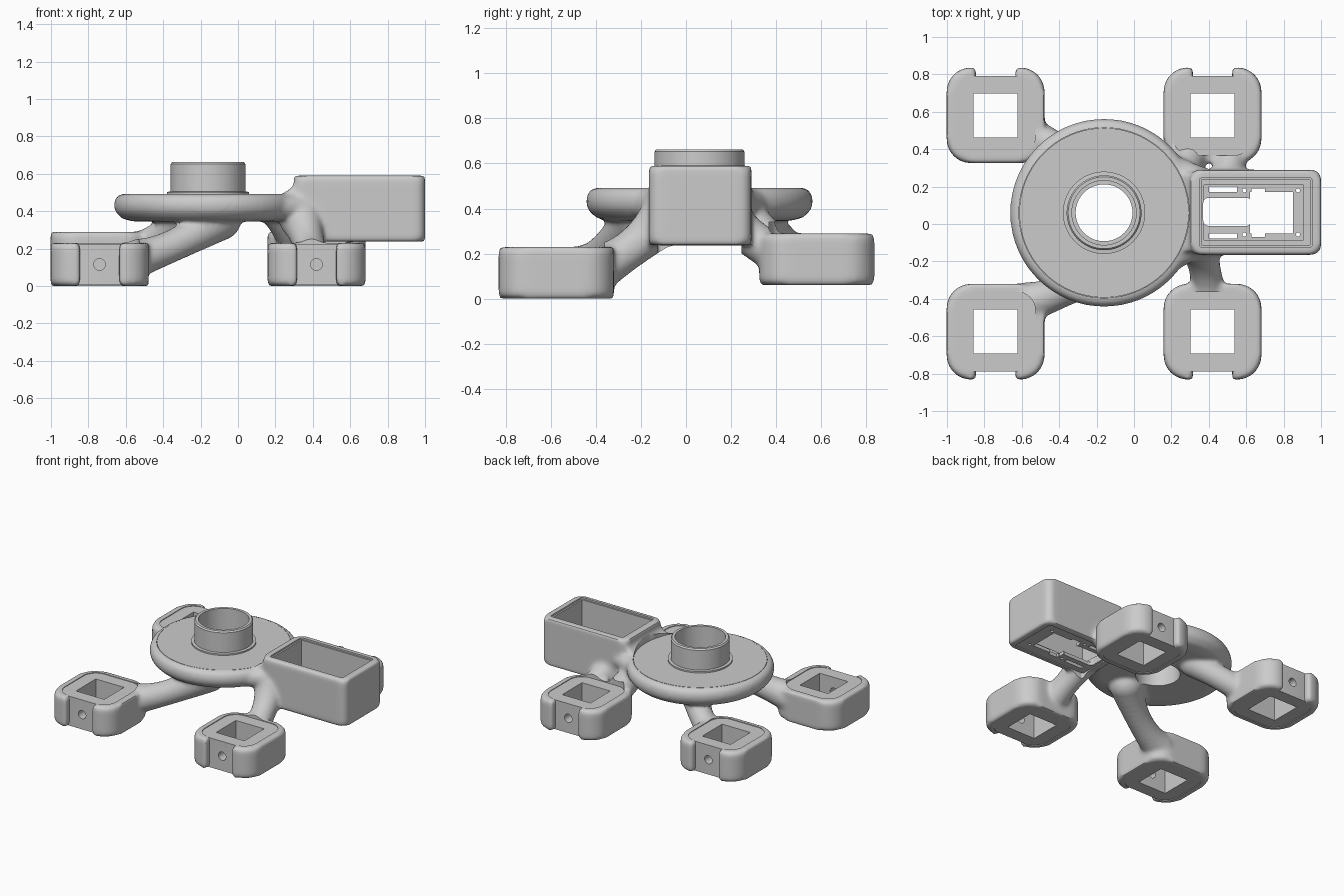
import bpy, bmesh
from math import pi, cos, sin, radians
from mathutils import Matrix, Vector

if "Cube" in bpy.data.objects:
    bpy.data.objects.remove(bpy.data.objects["Cube"])

T = Matrix.Translation


def rounded_rect(x0, x1, y0, y1, r, n=8):
    pts = []
    corners = [(x1 - r, y0 + r), (x1 - r, y1 - r), (x0 + r, y1 - r), (x0 + r, y0 + r)]
    for k, (cx, cy) in enumerate(corners):
        for i in range(n + 1):
            a = pi / 2 * (k - 1 + i / n)
            pts.append((cx + r * cos(a), cy + r * sin(a)))
    return pts


def rect(x0, x1, y0, y1):
    return [(x0, y0), (x1, y0), (x1, y1), (x0, y1)]


def circle(cx, cy, r, n=32):
    return [(cx + r * cos(2 * pi * i / n), cy + r * sin(2 * pi * i / n)) for i in range(n)]


def prism(bm, pts, z0, z1, bevel=0, m=Matrix()):
    """Extruded outline with optionally rounded top and bottom edges."""
    p = bmesh.new()
    lo = [p.verts.new((x, y, z0)) for x, y in pts]
    hi = [p.verts.new((x, y, z1)) for x, y in pts]
    caps = [p.faces.new(lo[::-1]), p.faces.new(hi)]
    for i in range(len(pts)):
        j = (i + 1) % len(pts)
        p.faces.new((lo[i], lo[j], hi[j], hi[i]))
    if bevel:
        edges = [e for f in caps for e in f.edges]
        bmesh.ops.bevel(p, geom=edges, offset=bevel, segments=4, profile=0.5,
                        affect='EDGES', clamp_overlap=True)
    bmesh.ops.recalc_face_normals(p, faces=p.faces)
    p.transform(m)
    me = bpy.data.meshes.new("tmp")
    p.to_mesh(me)
    p.free()
    bm.from_mesh(me)
    bpy.data.meshes.remove(me)


def lathe(bm, prof, centre, n=96):
    """Closed (r, z) profile turned about a vertical axis."""
    rings = [[bm.verts.new((centre[0] + r * cos(2 * pi * i / n),
                            centre[1] + r * sin(2 * pi * i / n), z)) for i in range(n)]
             if r > 0 else [bm.verts.new((*centre, z))] * n for r, z in prof]
    faces = []
    for k in range(len(prof)):
        a, b = rings[k], rings[(k + 1) % len(prof)]
        for i in range(n):
            j = (i + 1) % n
            vs = list(dict.fromkeys((a[i], a[j], b[j], b[i])))
            if len(vs) > 2:
                faces.append(bm.faces.new(vs))
    bmesh.ops.recalc_face_normals(bm, faces=faces)


def limb(bm, pts, radii, n=14):
    """Overlapping balls along a quadratic curve, fused later by the remesh."""
    pts = [Vector(p) for p in pts]
    for i in range(n):
        t = i / (n - 1)
        w = ((1 - t) ** 2, 2 * t * (1 - t), t * t)
        c = pts[0] * w[0] + pts[1] * w[1] + pts[2] * w[2]
        r = sum(a * b for a, b in zip(radii, w))
        bmesh.ops.create_icosphere(bm, subdivisions=3, radius=r, matrix=T(c))


def finish(name, bm):
    me = bpy.data.meshes.new(name)
    bm.to_mesh(me)
    bm.free()
    ob = bpy.data.objects.new(name, me)
    bpy.context.collection.objects.link(ob)
    return ob


def activate(ob):
    bpy.ops.object.select_all(action='DESELECT')
    ob.select_set(True)
    bpy.context.view_layer.objects.active = ob


def cut(ob, bm):
    cutter = finish("cutter", bm)
    cutter.hide_render = True
    mod = ob.modifiers.new("cut", 'BOOLEAN')
    mod.operation, mod.solver, mod.object = 'DIFFERENCE', 'EXACT', cutter
    activate(ob)
    bpy.ops.object.modifier_apply(modifier=mod.name)
    bpy.data.objects.remove(cutter)


def cut_prisms(ob, *items):
    bm = bmesh.new()
    for it in items:
        prism(bm, *it)
    cut(ob, bm)


def smooth(ob):
    activate(ob)
    bpy.ops.object.shade_smooth_by_angle(angle=radians(35))


HUB = (-0.16, 0.06)
FEET = {"front_left": T((-0.74, -0.575, 0)),
        "front_right": T((0.42, -0.575, 0)),
        "back_left": T((-0.74, 0.58, 0.06)) @ Matrix.Rotation(pi, 4, 'Z'),
        "back_right": T((0.42, 0.58, 0.06)) @ Matrix.Rotation(pi, 4, 'Z')}

# Organic frame: disc, box, ramp, clamp shells and arms
bm = bmesh.new()
lathe(bm, [(.1, .345), (.40, .345), (.46, .36), (.495, .395), (.504, .43),
           (.497, .465), (.478, .488), (.44, .494), (.1, .494)], HUB)
prism(bm, rounded_rect(.30, 1.0, -.165, .29, .05), .237, .59, .025)
prism(bm, [(.12, .37), (.2, .48), (.26, .505), (.36, .586), (.45, .586),
           (.45, .27), (.36, .27), (.25, .345)], -.275, .15, 0, Matrix.Rotation(pi / 2, 4, 'X'))
clamp = rounded_rect(-.262, .262, -.257, .255, .13)
clamp += [(-.105, -.257), (-.105, -.12), (.105, -.12), (.105, -.257)]
for m in FEET.values():
    prism(bm, clamp, 0, .23, .03, m)
limb(bm, [(-.57, -.42, .14), (-.32, -.36, .2), (-.1, -.2, .36)], (.11, .06, .12))
limb(bm, [(-.57, .48, .18), (-.42, .43, .24), (-.28, .3, .37)], (.1, .07, .1))
limb(bm, [(.40, -.42, .12), (.39, -.24, .2), (.34, -.09, .36)], (.115, .055, .12))
limb(bm, [(.53, .42, .19), (.52, .3, .25), (.46, .2, .35)], (.09, .08, .09))
limb(bm, [(.33, .43, .18), (.3, .33, .28), (.2, .24, .40)], (.1, .09, .085))
limb(bm, [(.20, -.19, .42), (.29, -.13, .42), (.40, -.08, .42)], (.065, .07, .08))
limb(bm, [(.20, .31, .42), (.29, .26, .42), (.40, .21, .42)], (.065, .07, .08))
frame = finish("frame", bm)
mod = frame.modifiers.new("fuse", 'REMESH')
mod.mode, mod.voxel_size = 'VOXEL', 0.012
mod = frame.modifiers.new("blend", 'SMOOTH')
mod.factor, mod.iterations = 0.5, 14
activate(frame)
for name in ("fuse", "blend"):
    bpy.ops.object.modifier_apply(modifier=name)

# Seats in the frame for hub, tray and clamp blocks
pad = rounded_rect(-.2125, .2125, -.2125, .2125, .1)
bm = bmesh.new()
lathe(bm, [(0, .1), (.152, .1), (.152, .45), (.455, .45), (.455, .9), (0, .9)], HUB)
prism(bm, rounded_rect(.35, .952, -.125, .247, .015), .05, .9)
for m in FEET.values():
    prism(bm, pad, -.05, .28, 0, m)
    prism(bm, rect(-.09, .09, -.3, -.15), .29, .3, 0, m)
cut(frame, bm)
smooth(frame)

# Turntable plate with hollow hub
bm = bmesh.new()
lathe(bm, [(.152, .449), (.453, .449), (.453, .492), (.22, .492), (.22, .503), (.2, .505),
           (.2, .652), (.192, .662), (.172, .662), (.172, .5), (.152, .5)], HUB)
smooth(finish("hub_plate", bm))

# Clamp blocks with square socket and screw hole
bm = bmesh.new()
prism(bm, pad, .005, .225)
block = finish("clamp_block", bm)
cut_prisms(block, (rect(-.117, .117, -.117, .117), -.1, .4))
cut_prisms(block, (circle(0, .115, .031), .1, .3, 0, Matrix.Rotation(pi / 2, 4, 'X')))
smooth(block)
for name, m in FEET.items():
    ob = bpy.data.objects.new("clamp_block_" + name, block.data)
    ob.matrix_world = m
    bpy.context.collection.objects.link(ob)
bpy.data.objects.remove(block)

# Tray inside the box, with stepped floor and openings
bm = bmesh.new()
prism(bm, rounded_rect(.35, .952, -.125, .247, .015), .245, .578)
tray = finish("tray", bm)
cut_prisms(tray, (rect(.362, .94, -.113, .235), .30, .9))
cut_prisms(tray, (rect(.374, .905, -.085, .208), .27, .4))
cut_prisms(tray, (rounded_rect(.37, .63, -.01, .14, .03), .1, .4),
           *[(circle(x, y, .011, 16), .1, .4) for x in (.59, .877) for y in (-.057, .18)])
cut_prisms(tray, (rect(.62, .85, -.05, .17), .1, .4),
           (rect(.40, .55, .172, .2), .1, .4), (rect(.40, .55, -.078, -.05), .1, .4))
cut_prisms(tray, (rect(.627, .7, -.07, .19), .1, .4))
smooth(tray)
